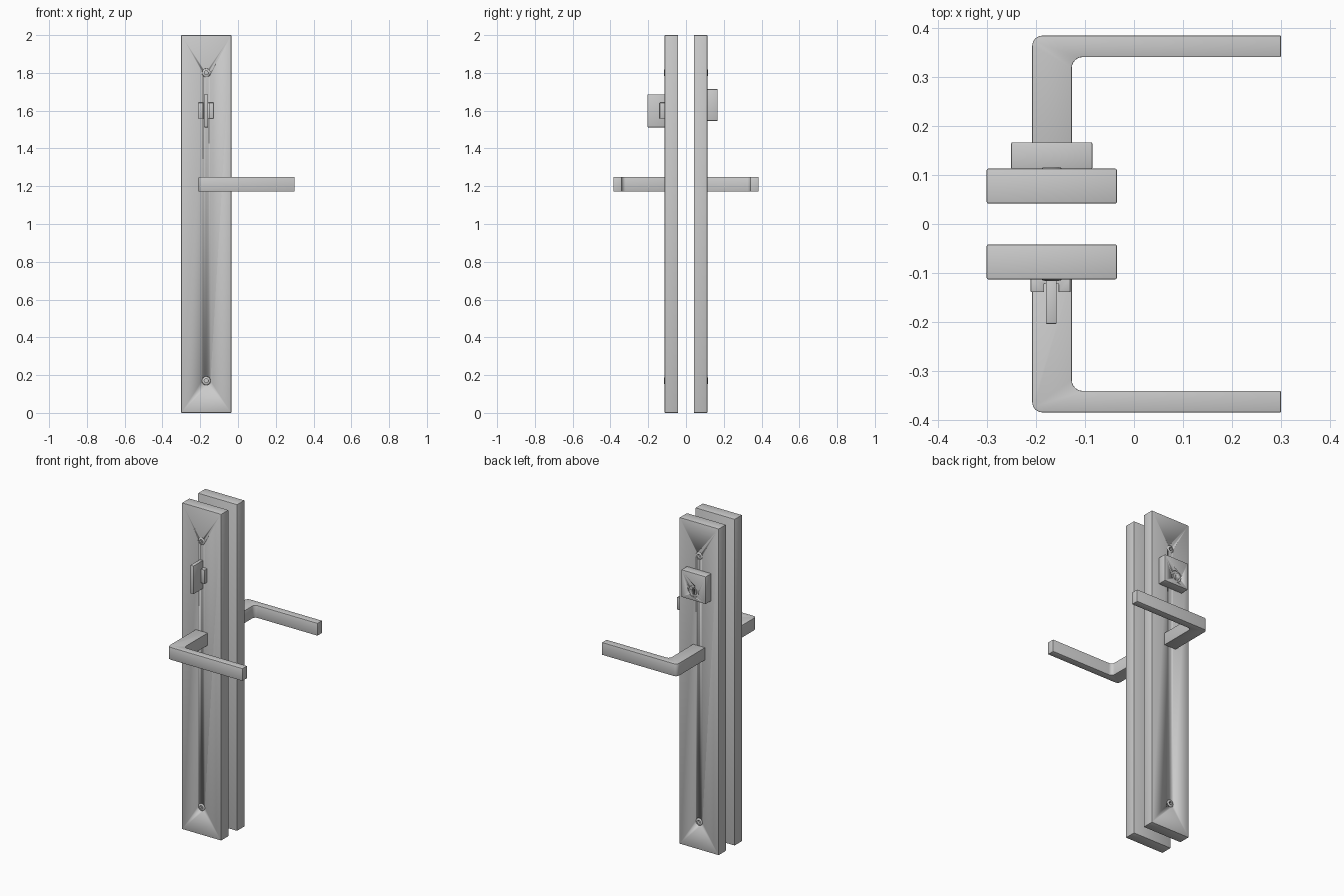
import bpy, bmesh, math
from mathutils import Matrix, Vector

if "Cube" in bpy.data.objects:
    bpy.data.objects.remove(bpy.data.objects["Cube"])

CX = -0.168          # centre line of the plates
FACE = 0.113         # distance of the plate faces from the middle


def finish(bm, name):
    bmesh.ops.recalc_face_normals(bm, faces=bm.faces)
    me = bpy.data.meshes.new(name)
    bm.to_mesh(me)
    bm.free()
    ob = bpy.data.objects.new(name, me)
    bpy.context.collection.objects.link(ob)
    bpy.ops.object.select_all(action='DESELECT')
    ob.select_set(True)
    bpy.context.view_layer.objects.active = ob
    bpy.ops.object.shade_smooth_by_angle(angle=math.radians(35))
    return ob


def prism(name, side, pts, z0, z1, bevel=0.0):
    """Extrude an (x, distance) outline upward; side -1 is front, +1 is back."""
    bm = bmesh.new()
    f = bm.faces.new([bm.verts.new((x, side * d, z0)) for x, d in pts])
    r = bmesh.ops.extrude_face_region(bm, geom=[f])
    top = [v for v in r['geom'] if isinstance(v, bmesh.types.BMVert)]
    bmesh.ops.translate(bm, verts=top, vec=(0, 0, z1 - z0))
    bmesh.ops.recalc_face_normals(bm, faces=bm.faces)
    if bevel:
        edges = [e for e in bm.edges if e.calc_face_angle(0) > 0.6]
        bmesh.ops.bevel(bm, geom=edges, offset=bevel, segments=2,
                        profile=0.5, affect='EDGES')
    return finish(bm, name)


def box(name, side, x0, x1, d0, d1, z0, z1, bevel=0.0):
    return prism(name, side, [(x0, d0), (x1, d0), (x1, d1), (x0, d1)], z0, z1, bevel)


def lathe(name, side, z, rings, n=32):
    """Closed round part about the y direction from (radius, distance) rings."""
    bm = bmesh.new()
    loops = []
    for r, d in rings:
        loops.append([bm.verts.new((CX + r * math.cos(2 * math.pi * i / n), side * d,
                                    z + r * math.sin(2 * math.pi * i / n)))
                      for i in range(n)])
    for a, b in zip(loops, loops[1:]):
        for i in range(n):
            j = (i + 1) % n
            bm.faces.new((a[i], a[j], b[j], b[i]))
    bm.faces.new(loops[0])
    bm.faces.new(loops[-1])
    return finish(bm, name)


def cut(target, cutter):
    m = target.modifiers.new("cut", 'BOOLEAN')
    m.object = cutter
    m.operation = 'DIFFERENCE'
    m.solver = 'EXACT'
    # cuts go first so smoothing still follows them
    bpy.context.view_layer.objects.active = target
    bpy.ops.object.modifier_apply(modifier=m.name)
    bpy.data.objects.remove(cutter, do_unlink=True)


def arc(cx, cy, r, a0, a1, n=6):
    return [(cx + r * math.cos(math.radians(a0 + (a1 - a0) * i / n)),
             cy + r * math.sin(math.radians(a0 + (a1 - a0) * i / n)))
            for i in range(n + 1)]


for side, tag in ((-1, "front"), (1, "back")):
    # long plate
    plate = box(tag + "_plate", side, -0.301, -0.035, 0.042, FACE, 0, 2, 0.003)

    # countersunk domed screws with a hexagonal socket
    for z, pos in ((1.80, "upper"), (0.17, "lower")):
        cut(plate, lathe("hole", side, z, [(0.0228, 0.095), (0.0228, 0.13)]))
        screw = lathe(f"{tag}_{pos}_screw", side, z,
                      [(0.0222, 0.094), (0.0222, 0.1125), (0.019, 0.1148), (0.013, 0.1165)])
        cut(screw, lathe("socket", side, z, [(0.011, 0.102), (0.011, 0.13)], 6))

    # L-shaped lever with rounded elbow
    outline = [(-0.208, 0.110), (-0.127, 0.110)]
    outline += arc(-0.105, 0.319, 0.022, 180, 90)
    outline += [(0.30, 0.341), (0.30, 0.385)]
    outline += arc(-0.187, 0.364, 0.021, 90, 180)
    prism(tag + "_lever", side, outline, 1.172, 1.248, 0.0015)

# thumb turn: notched base and upright blade
prism("thumb_turn_base", -1,
      [(-0.211, 0.110), (-0.130, 0.110), (-0.130, 0.139), (-0.154, 0.139),
       (-0.154, 0.122), (-0.184, 0.122), (-0.184, 0.139), (-0.211, 0.139)],
      1.558, 1.642, 0.001)
box("thumb_turn_blade", -1, -0.180, -0.158, 0.112, 0.204, 1.512, 1.685, 0.002)

# key side: square housing, lock body, rotating plug with key slot
KZ = 1.602
housing = box("lock_housing", 1, -0.251, -0.085, 0.112, 0.167, 1.546, 1.714, 0.003)
cut(housing, lathe("hole", 1, KZ, [(0.035, 0.14), (0.035, 0.19)], 40))
body = lathe("lock_body", 1, KZ, [(0.0345, 0.135), (0.0345, 0.163), (0.0335, 0.164)], 40)
cut(body, lathe("hole", 1, KZ, [(0.0225, 0.145), (0.0225, 0.19)], 32))
plug = lathe("key_plug", 1, KZ, [(0.022, 0.142), (0.022, 0.165), (0.021, 0.166)])
cut(plug, box("slot", 1, CX - 0.004, CX + 0.004, 0.149, 0.19, KZ - 0.03, KZ + 0.014))
